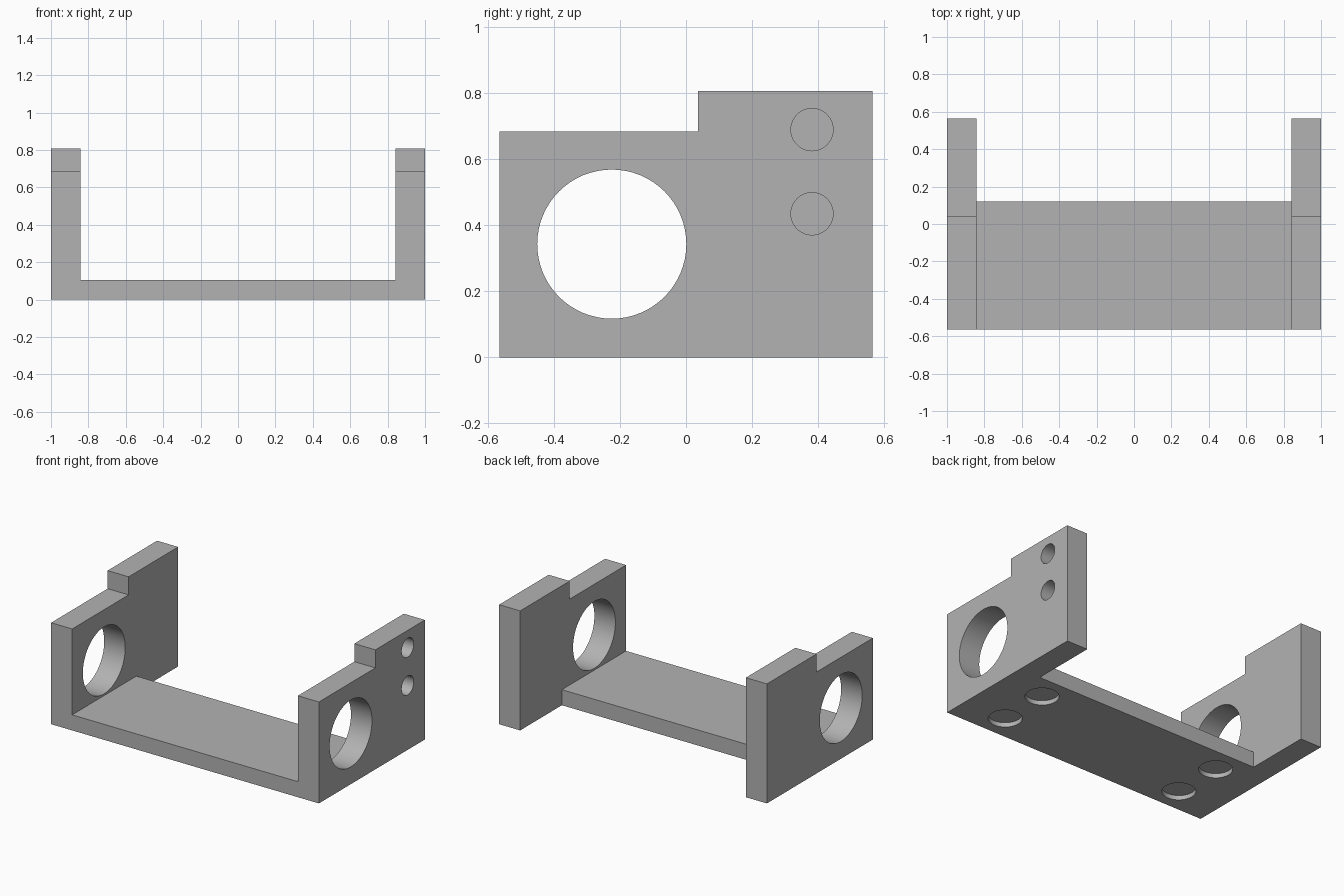
import bpy
import bmesh
import math
from mathutils import Matrix

cube = bpy.data.objects.get("Cube")
if cube:
    bpy.data.objects.remove(cube, do_unlink=True)

# Main sizes
WIDTH, WALL, FLOOR = 2.0, 0.157, 0.105
FRONT, BACK = -0.565, 0.565
FLOOR_BACK = 0.12
INNER = WIDTH / 2 - WALL

grey = bpy.data.materials.new("plain grey")
grey.use_nodes = True
colour = (0.45, 0.45, 0.45, 1)
grey.diffuse_color = colour
grey.node_tree.nodes["Principled BSDF"].inputs["Base Color"].default_value = colour


def make_object(name, bm):
    bmesh.ops.recalc_face_normals(bm, faces=bm.faces)
    mesh = bpy.data.meshes.new(name)
    bm.to_mesh(mesh)
    bm.free()
    mesh.materials.append(grey)
    obj = bpy.data.objects.new(name, mesh)
    bpy.context.collection.objects.link(obj)
    return obj


def box(name, low, high):
    bm = bmesh.new()
    bmesh.ops.create_cube(bm, size=1)
    for v in bm.verts:
        v.co = [h if c > 0 else l for c, l, h in zip(v.co, low, high)]
    return make_object(name, bm)


def cylinder(name, centre, radius, length, axis):
    bm = bmesh.new()
    turn = Matrix.Rotation(math.pi / 2, 4, "Y") if axis == "X" else Matrix()
    bmesh.ops.create_cone(bm, cap_ends=True, segments=64, radius1=radius, radius2=radius,
                          depth=length, matrix=Matrix.Translation(centre) @ turn)
    return make_object(name, bm)


def cut(target, cutter):
    cutter.hide_render = True
    mod = target.modifiers.new("cut", "BOOLEAN")
    mod.operation = "DIFFERENCE"
    mod.solver = "EXACT"
    mod.object = cutter
    bpy.context.view_layer.objects.active = target
    bpy.ops.object.modifier_apply(modifier=mod.name)
    bpy.data.objects.remove(cutter, do_unlink=True)


# Stepped side profile drawn across the full width
profile = [(FRONT, 0), (BACK, 0), (BACK, 0.807), (0.037, 0.807), (0.037, 0.685), (FRONT, 0.685)]
bm = bmesh.new()
face = bm.faces.new([bm.verts.new((-WIDTH / 2, y, z)) for y, z in profile])
extruded = bmesh.ops.extrude_face_region(bm, geom=[face])["geom"]
bmesh.ops.translate(bm, vec=(WIDTH, 0, 0),
                    verts=[g for g in extruded if isinstance(g, bmesh.types.BMVert)])
bracket = make_object("bracket", bm)

# Space between the walls, above and behind the floor
cut(bracket, box("space_above", (-INNER, -1, FLOOR), (INNER, 1, 1)))
cut(bracket, box("space_behind", (-INNER, FLOOR_BACK, -1), (INNER, 1, 1)))

# Large bore through both walls
cut(bracket, cylinder("large_bore", (0, -0.225, 0.343), 0.226, 3, "X"))

# Two blind holes in the outside of the left wall
for z in (0.435, 0.69):
    cut(bracket, cylinder("side_hole", (1, 0.382, z), 0.064, 0.26, "X"))

# Four shallow round recesses under the floor
for x in (-0.685, 0.685):
    for y in (-0.395, -0.048):
        cut(bracket, cylinder("foot_recess", (x, y, 0), 0.103, 0.06, "Z"))

bpy.ops.object.select_all(action="DESELECT")
bracket.select_set(True)
bpy.context.view_layer.objects.active = bracket
bpy.ops.object.shade_smooth_by_angle(angle=math.radians(30))
